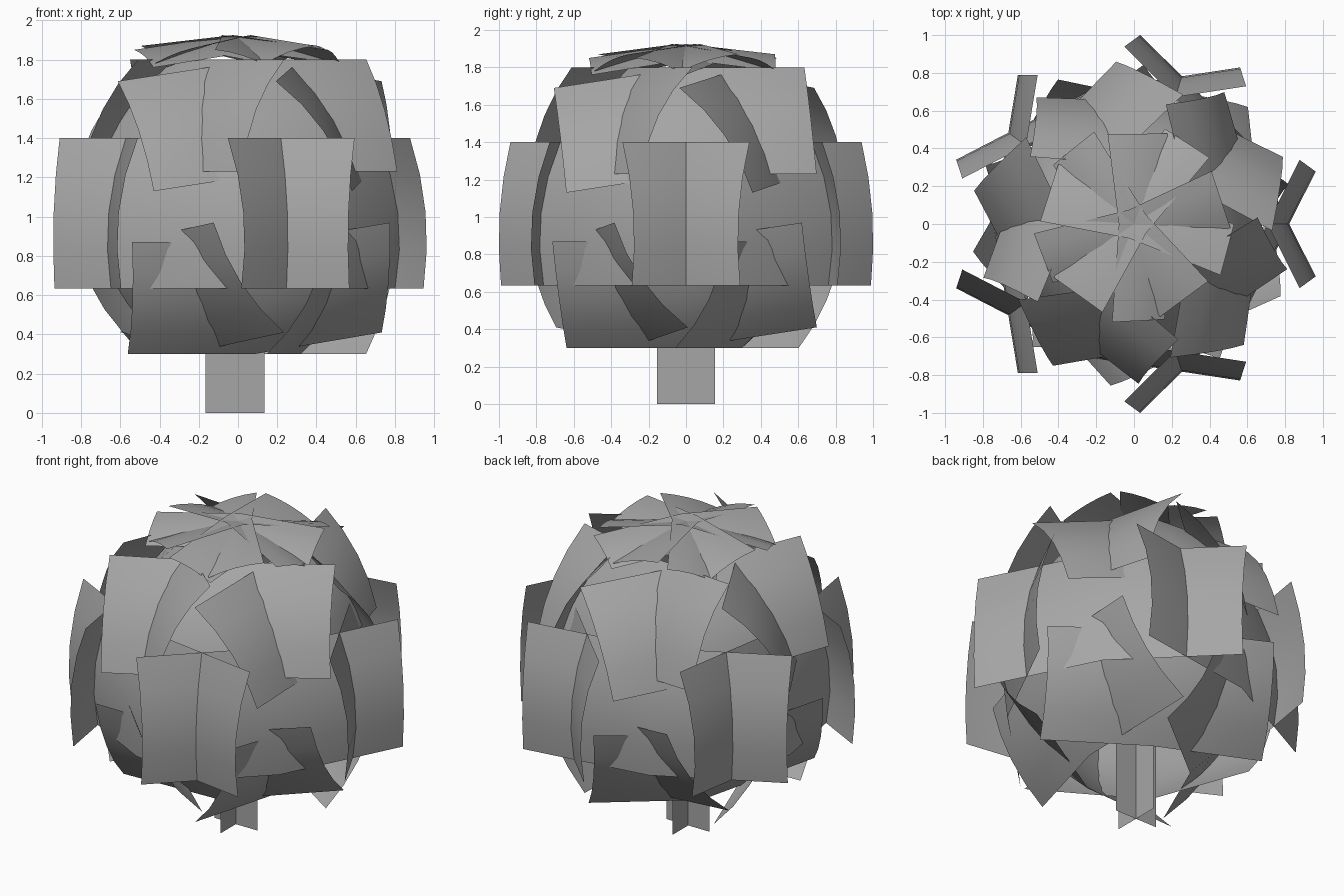
import bpy, bmesh, math
from mathutils import Vector, Matrix

cube = bpy.data.objects.get("Cube")
if cube:
    bpy.data.objects.remove(cube, do_unlink=True)

GREY = 0.38
CENTRE = Vector((0, 0, 1.05))
SIDES = 5

mat = bpy.data.materials.new("leaf grey")
mat.use_nodes = True
mat.diffuse_color = (GREY, GREY, GREY, 1)
mat.node_tree.nodes["Principled BSDF"].inputs["Base Color"].default_value = (GREY, GREY, GREY, 1)


def finish(name, bm, smooth=True):
    mesh = bpy.data.meshes.new(name)
    bm.to_mesh(mesh)
    bm.free()
    mesh.materials.append(mat)
    for poly in mesh.polygons:
        poly.use_smooth = smooth
    obj = bpy.data.objects.new(name, mesh)
    bpy.context.collection.objects.link(obj)


def add_sheet(bm, top, bottom, sag, turn, rows=4):
    """Card creased down the middle and bowed outward from its top to its bottom edge."""
    rot = Matrix.Rotation(turn, 3, "Z")
    top = [rot @ Vector(p) for p in top]
    bottom = [rot @ Vector(p) for p in bottom]
    normal = (bottom[-1] - top[0]).cross(bottom[0] - top[-1]).normalized()
    if normal.dot(top[1] + bottom[1] - 2 * CENTRE) < 0:
        normal = -normal
    last = None
    for i in range(rows + 1):
        t = i / rows
        bulge = normal * sag * 4 * t * (1 - t)
        row = [bm.verts.new(a.lerp(b, t) + bulge) for a, b in zip(top, bottom)]
        if last:
            for j in range(len(row) - 1):
                face = bm.faces.new((last[j], last[j + 1], row[j + 1], row[j]))
                face.normal_update()
                if face.normal.dot(normal) < 0:
                    face.normal_flip()
        last = row


def leaf_ring(name, top, bottom, sag, offset):
    bm = bmesh.new()
    for k in range(SIDES):
        add_sheet(bm, top, bottom, sag, math.tau * k / SIDES + math.radians(offset))
    finish(name, bm)


def turn_over(points):
    return [(x, -y, 2 * CENTRE.z - z) for x, y, z in points]


# Wide side cards that cross their neighbours
leaf_ring("side_leaves",
          [(0.51, 0.79, 1.4), (0.64, 0, 1.4), (0.51, -0.79, 1.4)],
          [(0.595, 0.79, 0.635), (0.725, 0, 0.635), (0.595, -0.79, 0.635)], 0.055, 36)

# Upper ring: one half of each card is level, the other droops
upper_top = [(0.18, 0.63, 1.8), (0.32, 0, 1.8), (0.18, -0.71, 1.69)]
upper_bottom = [(0.49, 0.69, 1.23), (0.675, 0, 1.23), (0.57, -0.65, 1.13)]
leaf_ring("upper_leaves", upper_top, upper_bottom, 0.055, 1)

# Lower ring is the upper one turned over
leaf_ring("lower_leaves", turn_over(upper_top), turn_over(upper_bottom), 0.055, -3)

# Crown of narrow strips crossing over the top
leaf_ring("crown_leaves",
          [(0.41, 0.28, 1.87), (-0.025, 0.076, 1.925), (-0.53, -0.05, 1.85)],
          [(0.51, -0.02, 1.78), (0.065, -0.2, 1.84), (-0.43, -0.31, 1.76)], 0.015, 0)

# Stem of two crossed upright planes
bm = bmesh.new()
for dx, dy in ((0.15, 0), (0, 0.155)):
    bm.faces.new([bm.verts.new((s * dx - 0.015, s * dy, z))
                  for s, z in ((-1, 0), (1, 0), (1, 0.7), (-1, 0.7))])
finish("stem_planes", bm, smooth=False)
